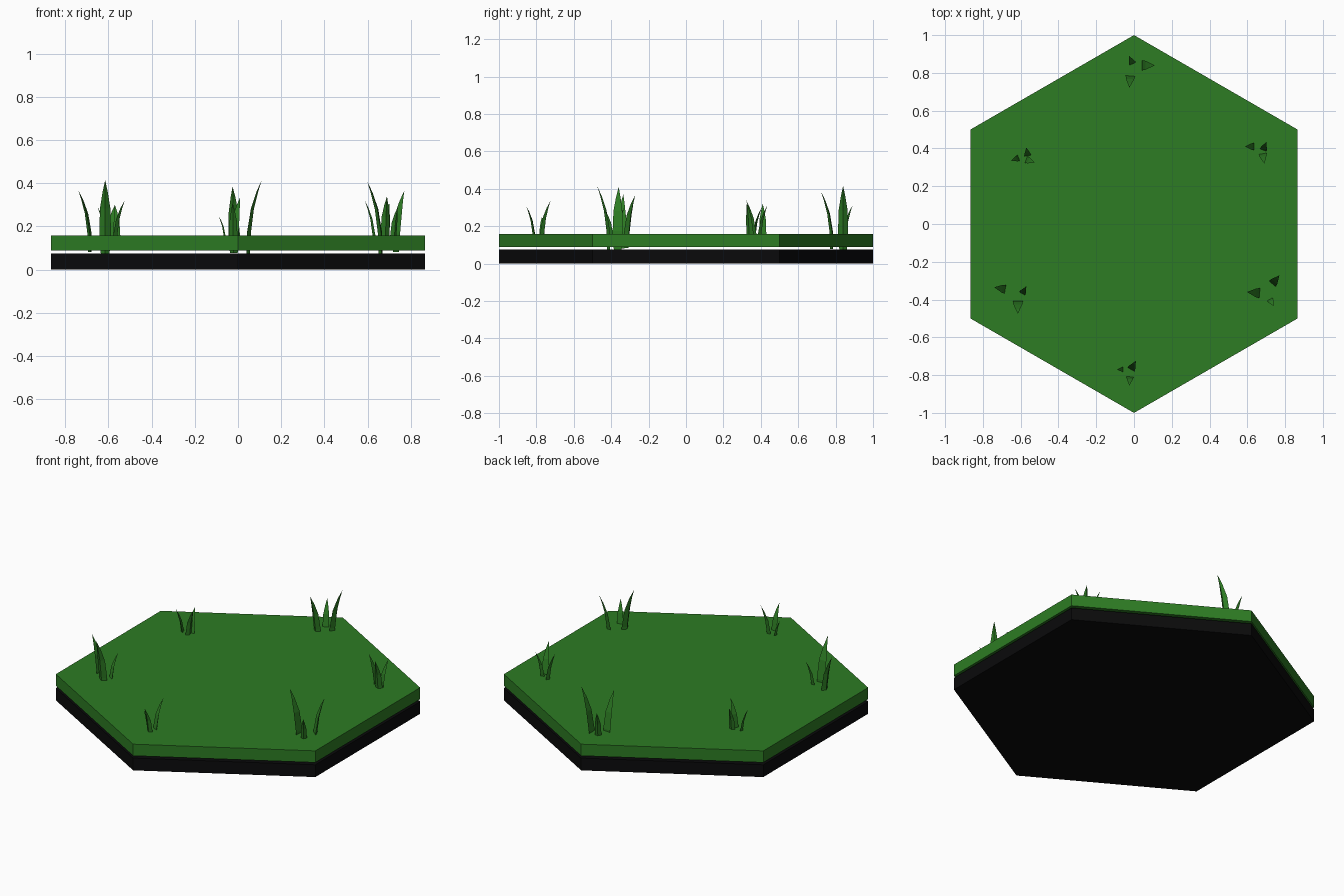
import bpy, bmesh, math
from mathutils import Vector

if "Cube" in bpy.data.objects:
    bpy.data.objects.remove(bpy.data.objects["Cube"])


def material(name, rgb):
    m = bpy.data.materials.new(name)
    m.diffuse_color = (*rgb, 1)
    m.use_nodes = True
    m.node_tree.nodes["Principled BSDF"].inputs["Base Color"].default_value = m.diffuse_color
    return m


GREEN = material("grass green", (0.026, 0.2, 0.017))
BLACK = material("soil black", (0.003, 0.003, 0.0033))


def finish(bm, name, mat):
    bmesh.ops.recalc_face_normals(bm, faces=bm.faces)
    mesh = bpy.data.meshes.new(name)
    bm.to_mesh(mesh)
    bm.free()
    mesh.materials.append(mat)
    ob = bpy.data.objects.new(name, mesh)
    bpy.context.collection.objects.link(ob)
    return ob


def hex_slab(name, z0, z1, mat):
    """Hexagonal plate with corners on +y and -y."""
    bm = bmesh.new()
    pts = [(math.sin(i * math.pi / 3), math.cos(i * math.pi / 3)) for i in range(6)]
    face = bm.faces.new([bm.verts.new((x, y, z0)) for x, y in pts])
    ext = bmesh.ops.extrude_face_region(bm, geom=[face], use_keep_orig=True)
    for v in ext["geom"]:
        if isinstance(v, bmesh.types.BMVert):
            v.co.z = z1
    return finish(bm, name, mat)


# Blade rings: height fraction, outward lean, half width, thickness
RINGS = [(0.0, 0.0, 0.020, 0.016), (0.30, 0.002, 0.027, 0.018),
         (0.62, 0.020, 0.024, 0.014), (0.84, 0.045, 0.012, 0.008)]
LEAN = 0.070


def blade(bm, x, y, z, angle):
    """Three-sided leaf that curves outward to a tip at x, y, z."""
    bottom = 0.07 + (0.415 - z) * 0.25
    length = z - bottom
    s = (length / 0.345) ** 0.8
    a = math.radians(angle)
    out = Vector((math.cos(a), math.sin(a), 0))
    side = Vector((-out.y, out.x, 0))
    tip = Vector((x, y, z))
    root = tip - out * LEAN * s
    root.z = bottom
    rings = []
    for h, lean, w, t in RINGS:
        c = root + out * lean * s + Vector((0, 0, h * length))
        rings.append([bm.verts.new(p) for p in
                      (c - side * w * s, c + side * w * s, c + out * t * s)])
    bm.faces.new(rings[0])
    for lo, hi in zip(rings, rings[1:]):
        for i in range(3):
            j = (i + 1) % 3
            bm.faces.new((lo[i], lo[j], hi[j], hi[i]))
    top = bm.verts.new(tip)
    for i in range(3):
        bm.faces.new((rings[-1][i], rings[-1][(i + 1) % 3], top))


# Tile: dark soil plate with a separate grass plate floating just above
hex_slab("soil_base", 0.0, 0.074, BLACK)
hex_slab("grass_top", 0.088, 0.158, GREEN)

# Grass tufts: tip x, y, z and lean direction of each blade
TUFTS = {
    "back": [(0.11, 0.84, 0.415, 0), (-0.025, 0.722, 0.385, 265), (-0.027, 0.89, 0.31, 115)],
    "back_right": [(0.587, 0.41, 0.32, 180), (0.70, 0.435, 0.31, 70), (0.69, 0.32, 0.34, 280)],
    "front_right": [(0.598, -0.36, 0.41, 175), (0.77, -0.272, 0.365, 50), (0.74, -0.435, 0.29, 300)],
    "front": [(-0.09, -0.77, 0.25, 180), (0.01, -0.725, 0.335, 60), (-0.025, -0.855, 0.31, 265)],
    "front_left": [(-0.74, -0.335, 0.37, 170), (-0.615, -0.475, 0.415, 270), (-0.57, -0.33, 0.30, 60)],
    "back_left": [(-0.65, 0.335, 0.29, 200), (-0.57, 0.405, 0.30, 100), (-0.525, 0.325, 0.32, -20)],
}
for place, blades in TUFTS.items():
    bm = bmesh.new()
    for b in blades:
        blade(bm, *b)
    finish(bm, "grass_tuft_" + place, GREEN)
